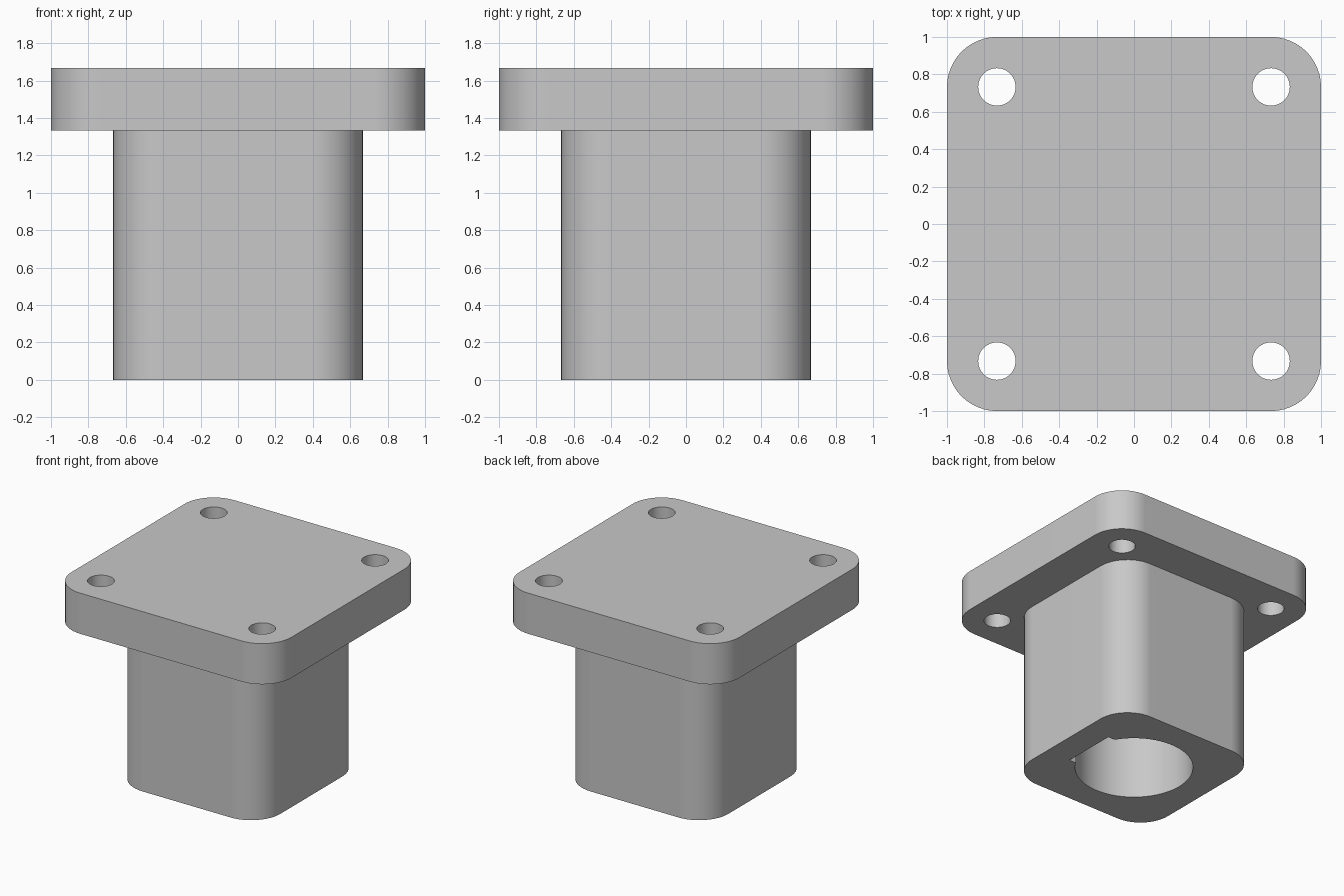
import bpy, bmesh
from math import sin, cos, pi, asin

default = bpy.data.objects.get("Cube")
if default:
    bpy.data.objects.remove(default, do_unlink=True)

grey = bpy.data.materials.new("plain_grey")
grey.use_nodes = True
grey.diffuse_color = (0.58, 0.58, 0.58, 1)
grey.node_tree.nodes["Principled BSDF"].inputs["Base Color"].default_value = grey.diffuse_color

FLANGE_Z, TOP_Z = 1.333, 1.667
CORNER = 0.267


def arc(cx, cy, r, start, end, steps):
    """Points along a circular arc, both ends included."""
    angles = [start + (end - start) * i / steps for i in range(steps + 1)]
    return [(cx + r * cos(a), cy + r * sin(a)) for a in angles]


def rounded_square(half, r):
    c = half - r
    centres = [(c, c), (-c, c), (-c, -c), (c, -c)]
    return [p for i, (x, y) in enumerate(centres)
            for p in arc(x, y, r, i * pi / 2, (i + 1) * pi / 2, 12)]


def prism(name, outline, z0, z1):
    """Extrude a closed outline from z0 up to z1."""
    bm = bmesh.new()
    base = bm.faces.new([bm.verts.new((x, y, z0)) for x, y in outline])
    grown = bmesh.ops.extrude_face_region(bm, geom=[base])["geom"]
    tops = [v for v in grown if isinstance(v, bmesh.types.BMVert)]
    bmesh.ops.translate(bm, verts=tops, vec=(0, 0, z1 - z0))
    bmesh.ops.recalc_face_normals(bm, faces=bm.faces)
    mesh = bpy.data.meshes.new(name)
    bm.to_mesh(mesh)
    bm.free()
    mesh.materials.append(grey)
    ob = bpy.data.objects.new(name, mesh)
    bpy.context.collection.objects.link(ob)
    return ob


def cut(target, cutter):
    bpy.context.view_layer.objects.active = target
    mod = target.modifiers.new("cut", "BOOLEAN")
    mod.operation, mod.solver, mod.object = "DIFFERENCE", "EXACT", cutter
    bpy.ops.object.modifier_apply(modifier=mod.name)
    bpy.data.objects.remove(cutter, do_unlink=True)


def smooth(ob):
    bpy.ops.object.select_all(action="DESELECT")
    ob.select_set(True)
    bpy.context.view_layer.objects.active = ob
    bpy.ops.object.shade_smooth_by_angle(angle=pi / 6)
    mod = ob.modifiers.new("clean_normals", "WEIGHTED_NORMAL")
    mod.keep_sharp = True


# Mounting flange with a bolt hole in each corner
flange = prism("mounting_flange", rounded_square(1.0, CORNER), FLANGE_Z, TOP_Z)
for sx in (-1, 1):
    for sy in (-1, 1):
        hole = arc(sx * 0.733, sy * 0.733, 0.1, 0, 2 * pi, 48)[:-1]
        cut(flange, prism("bolt_hole", hole, FLANGE_Z - 0.1, TOP_Z + 0.1))

# Square sleeve with a round bore, squared off by a shallow slot on one side
sleeve = prism("square_sleeve", rounded_square(0.667, CORNER), 0, FLANGE_Z)
BORE, SLOT = 0.445, 0.228
edge = asin(SLOT / BORE)
bore = arc(0, 0, BORE, edge, 2 * pi - edge, 64) + [(BORE, -SLOT), (BORE, SLOT)]
cut(sleeve, prism("bore", bore, -0.1, FLANGE_Z + 0.1))

for part in (flange, sleeve):
    smooth(part)
